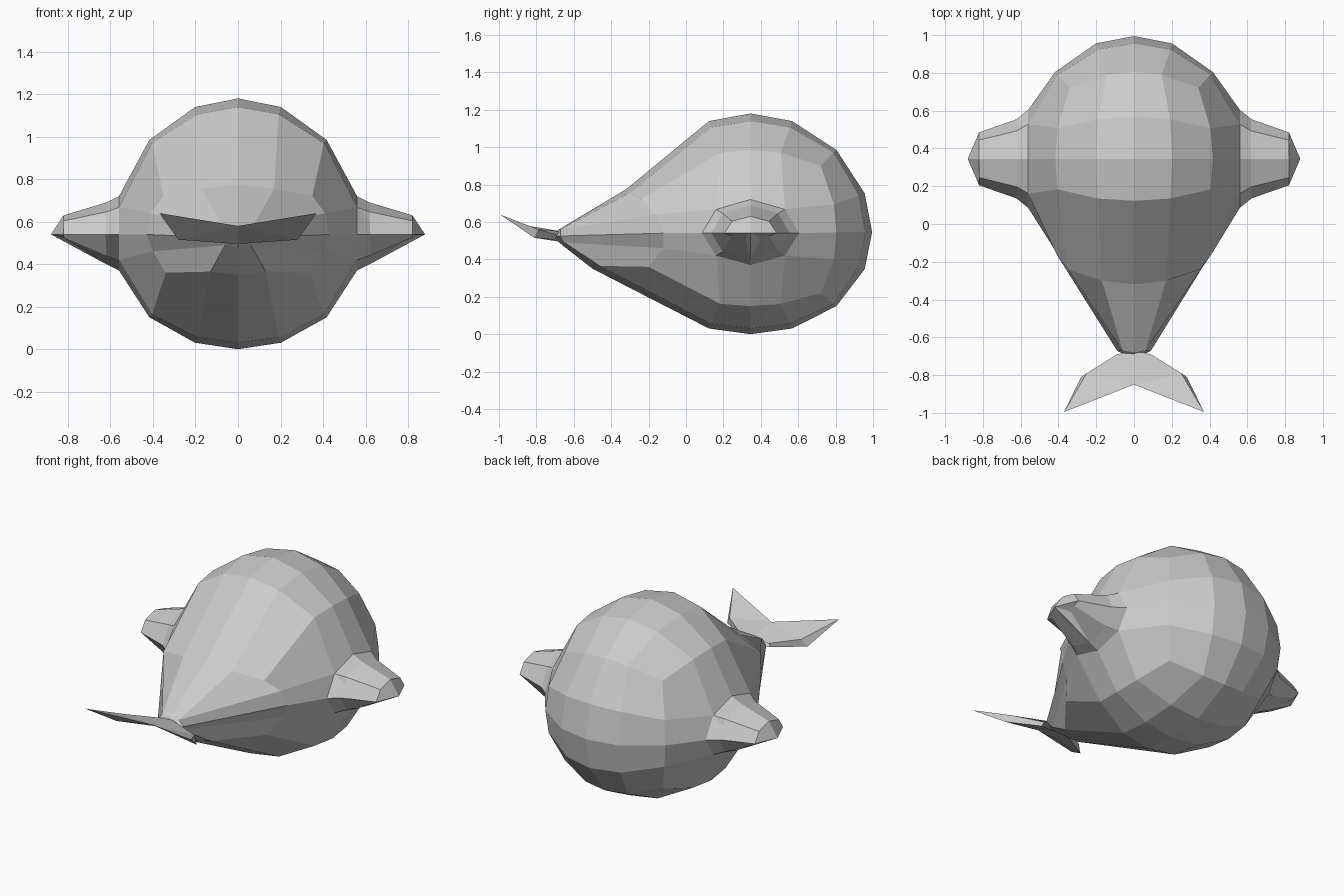
import bpy, bmesh
from math import tan, radians, atan2, cos, sin
from mathutils import Vector

if "Cube" in bpy.data.objects:
    bpy.data.objects.remove(bpy.data.objects["Cube"])

grey = bpy.data.materials.new("soft_grey")
grey.use_nodes = True
colour = (0.6, 0.6, 0.6, 1)
grey.diffuse_color = colour
grey.node_tree.nodes["Principled BSDF"].inputs["Base Color"].default_value = colour

MID_Y, MID_Z, FIN_Z = 0.345, 0.59, 0.54

# Outline where the body starts to taper, right half from top to bottom,
# keyed by the grid cell (x, z) of the cube's front side
TAPER = {
    (0, 2): (0, -0.32, 0.775), (1, 2): (0.17, -0.30, 0.755), (2, 2): (0.35, -0.24, 0.72),
    (2, 1): (0.41, -0.16, 0.64), (2, 0): (0.43, -0.12, 0.54), (2, -1): (0.40, -0.12, 0.46),
    (2, -2): (0.34, -0.20, 0.36), (1, -2): (0.13, -0.46, 0.365), (0, -2): (0, -0.50, 0.35),
}
# Narrow end of the body where the flukes join
STEM = {
    (0, 1): (0, -0.68, 0.56), (1, 1): (0.06, -0.67, 0.56), (1, 0): (0.09, -0.67, 0.525),
    (1, -1): (0.06, -0.65, 0.49), (0, -1): (0, -0.66, 0.475), (0, 0): (0, -0.72, 0.525),
}
# Fin rings: distance out, half width, height above, height below
FIN = {2: (0.56, 0.26, 0.18, 0.17), 4: (0.62, 0.21, 0.15, 0.14), 6: (0.82, 0.14, 0.09, 0.02)}


def side(value):
    return -1 if value < 0 else 1


def fin_point(x, y, z):
    out, width, up, down = FIN[abs(x)]
    if y == 0 and z == 0:
        return Vector((side(x) * 0.88, MID_Y, FIN_Z))
    a = atan2(z, y)
    return Vector((side(x) * out, MID_Y + width * cos(a),
                   FIN_Z + (up if z > 0 else down) * sin(a)))


def sphere_point(x, y, z):
    spread = {0: 0, 1: tan(radians(20)), 2: 1}
    d = Vector([side(c) * spread[abs(c)] for c in (x, y, z)]).normalized()
    # The widest level sits slightly below the middle
    return Vector((d.x * 0.59, MID_Y + d.y * 0.65,
                   MID_Z + d.z * 0.59 - 0.045 * (1 - d.z ** 2)))


def body_point(x, y, z):
    if abs(x) >= 2 and abs(y) <= 1 and abs(z) <= 1:
        return fin_point(x, y, z)
    if y == -2:
        p = {**TAPER, **STEM}[(abs(x), z)]
        return Vector((side(x) * p[0], p[1], p[2]))
    return sphere_point(x, y, z)


def finish(name, bm):
    bmesh.ops.recalc_face_normals(bm, faces=bm.faces)
    mesh = bpy.data.meshes.new(name)
    bm.to_mesh(mesh)
    bm.free()
    mesh.materials.append(grey)
    ob = bpy.data.objects.new(name, mesh)
    bpy.context.collection.objects.link(ob)
    return ob


# Body: gridded cube with fins extruded, then shaped into a tapered ball
bm = bmesh.new()
bmesh.ops.create_cube(bm, size=2)
bmesh.ops.subdivide_edges(bm, edges=bm.edges[:], cuts=3, use_grid_fill=True)
for s in (-1, 1):
    faces = [f for f in bm.faces
             if all(v.co.x * s > 0.9 and abs(v.co.y) < 0.6 and abs(v.co.z) < 0.6
                    for v in f.verts)]
    for step in range(2):
        new = bmesh.ops.extrude_face_region(bm, geom=faces)["geom"]
        faces = [g for g in new if isinstance(g, bmesh.types.BMFace)]
        verts = [g for g in new if isinstance(g, bmesh.types.BMVert)]
        bmesh.ops.translate(bm, verts=verts, vec=(s, 0, 0))
for v in bm.verts:
    v.co = body_point(*[round(c * 2) for c in v.co])
finish("body", bm)

# Flukes: one thin swept half, mirrored
bm = bmesh.new()
points = [(0, -0.67, 0.55), (0.09, -0.69, 0.53), (0.25, -0.79, 0.56), (0.37, -0.995, 0.64),
          (0, -0.85, 0.58), (0.28, -0.81, 0.515), (0.10, -0.70, 0.505), (0, -0.68, 0.495)]
vs = [bm.verts.new(p) for p in points]
for face in ((0, 1, 2, 4), (2, 3, 4), (2, 5, 3), (1, 6, 5, 2), (7, 4, 5, 6), (4, 3, 5)):
    bm.faces.new([vs[i] for i in face])
flukes = finish("tail_flukes", bm)
mirror = flukes.modifiers.new("mirror", "MIRROR")
mirror.use_clip = True
